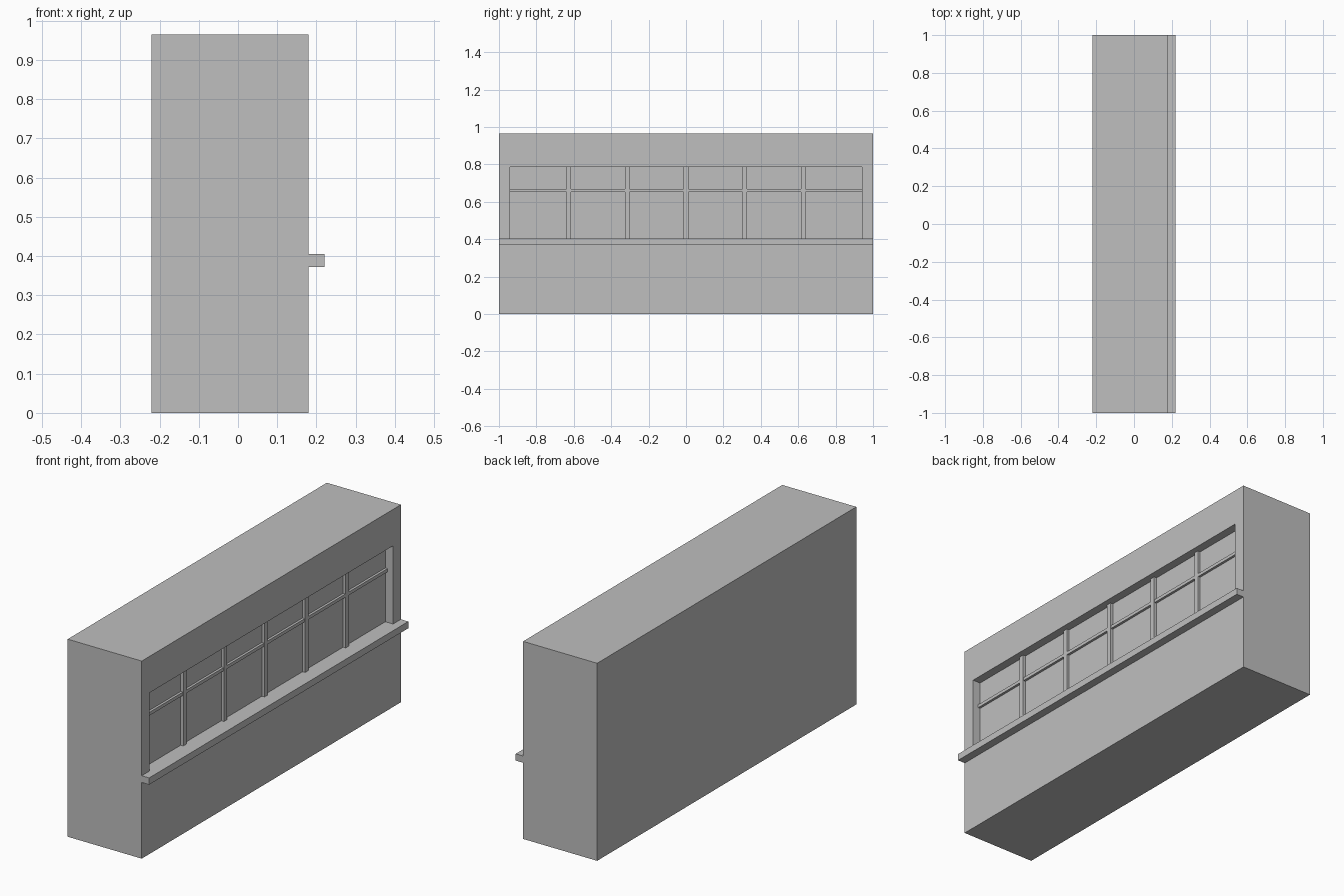
import bpy, bmesh
from mathutils import Vector

cube = bpy.data.objects.get("Cube")
if cube:
    bpy.data.objects.remove(cube, do_unlink=True)

grey = bpy.data.materials.new("plain_grey")
grey.use_nodes = True
colour = (0.52, 0.52, 0.52, 1)
grey.diffuse_color = colour
grey.node_tree.nodes["Principled BSDF"].inputs["Base Color"].default_value = colour

# Main sizes
BACK, FACE, SILL_EDGE = -0.22, 0.18, 0.22
HEIGHT, HALF_LENGTH = 0.965, 1.0
OPEN_HALF, OPEN_BOTTOM, OPEN_TOP = 0.94, 0.405, 0.787
GLASS = FACE - 0.042
BAR_DEPTH, BAR_WIDTH = 0.014, 0.025
PANES = 6


def box_mesh(low, high):
    low, high = Vector(low), Vector(high)
    bm = bmesh.new()
    bmesh.ops.create_cube(bm, size=1)
    for v in bm.verts:
        v.co = (low + high) / 2 + v.co * (high - low)
    return bm


def finish(name, bm):
    mesh = bpy.data.meshes.new(name)
    bmesh.ops.recalc_face_normals(bm, faces=bm.faces)
    bm.to_mesh(mesh)
    bm.free()
    mesh.materials.append(grey)
    obj = bpy.data.objects.new(name, mesh)
    bpy.context.collection.objects.link(obj)
    return obj


def box(name, low, high):
    return finish(name, box_mesh(low, high))


# Wall block with a recessed window opening in its +x side
bm = box_mesh((BACK, -HALF_LENGTH, 0), (FACE, HALF_LENGTH, HEIGHT))
bm.normal_update()
side = max(bm.faces, key=lambda f: f.normal.x)
bmesh.ops.inset_individual(bm, faces=[side], thickness=0.05)
for v in side.verts:
    v.co.y = OPEN_HALF if v.co.y > 0 else -OPEN_HALF
    v.co.z = OPEN_TOP if v.co.z > HEIGHT / 2 else OPEN_BOTTOM
pane = bmesh.ops.extrude_discrete_faces(bm, faces=[side])["faces"][0]
for v in pane.verts:
    v.co.x = GLASS
finish("wall_block", bm)

# Sill ledge along the full length
box("window_sill", (FACE, -HALF_LENGTH, 0.372), (SILL_EDGE, HALF_LENGTH, OPEN_BOTTOM))

# Upright glazing bars
for i in range(1, PANES):
    y = -OPEN_HALF + 2 * OPEN_HALF * i / PANES
    box(f"upright_bar_{i}", (GLASS, y - BAR_WIDTH / 2, OPEN_BOTTOM),
        (GLASS + BAR_DEPTH, y + BAR_WIDTH / 2, OPEN_TOP))

# Cross bar at two thirds of the opening height
z = OPEN_BOTTOM + (OPEN_TOP - OPEN_BOTTOM) * 2 / 3
box("cross_bar", (GLASS, -OPEN_HALF, z - 0.008), (GLASS + BAR_DEPTH - 0.002, OPEN_HALF, z + 0.008))
